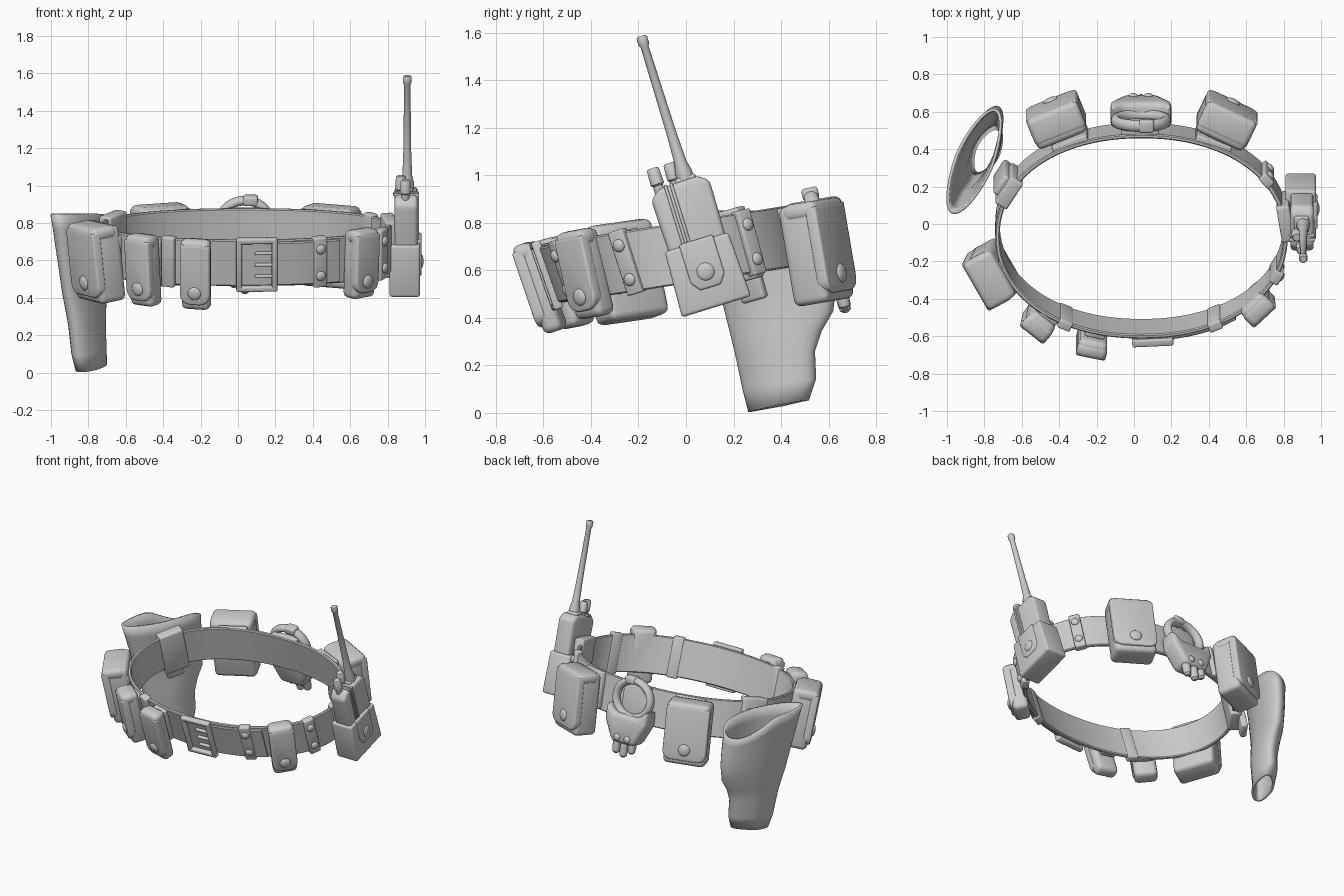
import bpy, bmesh
from math import sin, cos, pi, atan2, copysign
from mathutils import Vector, Matrix

if "Cube" in bpy.data.objects:
    bpy.data.objects.remove(bpy.data.objects["Cube"])

V = Vector


def finish(name, bm, M=None, angle=0.7):
    if M:
        bm.transform(M)
    bmesh.ops.recalc_face_normals(bm, faces=bm.faces)
    me = bpy.data.meshes.new(name)
    bm.to_mesh(me)
    bm.free()
    me.shade_smooth()
    me.set_sharp_from_angle(angle=angle)
    ob = bpy.data.objects.new(name, me)
    bpy.context.collection.objects.link(ob)
    return ob


def axes(loc, n, u):
    """Local frame: X along the belt, Y outward, Z up."""
    z = V(u).normalized()
    y = V(n)
    y = (y - y.dot(z) * z).normalized()
    M = Matrix((y.cross(z), y, z)).transposed().to_4x4()
    M.translation = V(loc)
    return M


def prism(name, M, pts, y0, y1, bevel=0.01, seg=3):
    """Outline in local XZ, extruded along local Y and rounded."""
    bm = bmesh.new()
    f = bm.faces.new([bm.verts.new((x, y0, z)) for x, z in pts])
    ext = bmesh.ops.extrude_face_region(bm, geom=[f])["geom"]
    bmesh.ops.translate(bm, vec=(0, y1 - y0, 0), verts=[g for g in ext if isinstance(g, bmesh.types.BMVert)])
    bmesh.ops.recalc_face_normals(bm, faces=bm.faces)
    bmesh.ops.bevel(bm, geom=bm.edges[:], offset=bevel, segments=seg, profile=0.5, affect='EDGES')
    return finish(name, bm, M)


def box(name, M, x0, x1, y0, y1, z0, z1, bevel=0.01):
    return prism(name, M, [(x0, z0), (x1, z0), (x1, z1), (x0, z1)], y0, y1, bevel)


def dome(name, M, x, y, z, r, flat=0.45):
    bm = bmesh.new()
    bmesh.ops.create_uvsphere(bm, u_segments=20, v_segments=10, radius=r)
    bmesh.ops.scale(bm, vec=(1, flat, 1), verts=bm.verts)
    bmesh.ops.translate(bm, vec=(x, y, z), verts=bm.verts)
    return finish(name, bm, M)


def lathe(name, M, x, y, prof, n=20):
    """Rings of (radius, z) around local Z, capped."""
    bm = bmesh.new()
    rings = [[bm.verts.new((x + r * cos(2 * pi * i / n), y + r * sin(2 * pi * i / n), z)) for i in range(n)] for r, z in prof]
    skin(bm, rings)
    bm.faces.new(rings[0])
    bm.faces.new(rings[-1])
    return finish(name, bm, M)


def skin(bm, rings):
    for a, b in zip(rings, rings[1:]):
        for i in range(len(a)):
            j = (i + 1) % len(a)
            bm.faces.new((a[i], a[j], b[j], b[i]))


# Belt path: tilted oval, lower at the front
CX, CY, RX, RY = 0.04, -0.03, 0.77, 0.53


def sp(v):
    return copysign(abs(v) ** 0.94, v)


def belt_frame(t):
    x, y = CX + RX * sp(cos(t)), CY + RY * sp(sin(t))
    n = (cos(t) / RX, sin(t) / RY, 0)
    return axes((x, y, 0.675 + 0.155 * y), n, (0, -0.30 + 0.05 * sin(t), 1))


def at(x, y):
    return belt_frame(atan2((y - CY) / RY, (x - CX) / RX))


def ribbon(name, t0, t1, y0, y1, h, closed=False, n=96):
    bm = bmesh.new()
    e = 0.006
    sec = [(y0, -h + e), (y0 + e, -h), (y1 - e, -h), (y1, -h + e), (y1, h - e), (y1 - e, h), (y0 + e, h), (y0, h - e)]
    rings = []
    for k in range(n if closed else n + 1):
        M = belt_frame(t0 + (t1 - t0) * k / n)
        rings.append([bm.verts.new(M @ V((0, y, z))) for y, z in sec])
    if closed:
        rings.append(rings[0])
    skin(bm, rings)
    if not closed:
        bm.faces.new(rings[0])
        bm.faces.new(rings[-1])
    return finish(name, bm)


ribbon("belt", 0, 2 * pi, -0.012, 0.012, 0.13, True)
ribbon("belt_overlap", -1.62, -0.90, 0.010, 0.028, 0.122, n=30)

# Buckle: frame bars and three prongs
B = at(0.09, -0.56)
for s in (-1, 1):
    box("buckle_side", B, s * 0.095 - 0.015, s * 0.095 + 0.015, 0.012, 0.052, -0.15, 0.15, 0.009)
    box("buckle_bar", B, -0.11, 0.11, 0.012, 0.052, s * 0.135 - 0.015, s * 0.135 + 0.015, 0.009)
SX = 1 if (B.to_3x3() @ V((1, 0, 0))).x > 0 else -1
for z in (-0.065, 0, 0.065):
    a, b = sorted((SX * -0.01, SX * 0.09))
    box("buckle_prong", B, a, b, 0.025, 0.048, z - 0.008, z + 0.008, 0.006)

# Belt keepers with paired snaps
for x, y in [(0.42, -0.5), (0.745, -0.23), (0.70, 0.25), (-0.36, -0.5)]:
    K = at(x, y)
    box("keeper", K, -0.037, 0.037, -0.017, 0.034, -0.14, 0.14, 0.009)
    for z in (-0.075, 0.075) if x > 0 else ():
        dome("keeper_snap", K, 0, 0.034, z, 0.027, 0.6)

# Pouches: location, outward normal, up lean, width, depth, height
pouches = [
    ("large_pouch_left", (-0.752, -0.262, 0.592), (-0.87, -0.5, 0), (-0.1, -0.2, 1), 0.285, 0.165, 0.41),
    ("small_pouch_left", (-0.50, -0.505, 0.55), (-0.62, -0.78, 0), (-0.05, -0.25, 1), 0.155, 0.11, 0.385),
    ("small_pouch_front", (-0.222, -0.61, 0.528), (-0.2, -0.98, 0), (0, -0.34, 1), 0.155, 0.09, 0.39),
    ("small_pouch_right", (0.652, -0.42, 0.585), (0.68, -0.73, 0), (0.03, -0.22, 1), 0.16, 0.11, 0.37),
    ("large_pouch_back_right", (0.49, 0.55, 0.675), (0.42, 0.9, 0), (0, -0.17, 1), 0.285, 0.17, 0.425),
    ("large_pouch_back_left", (-0.41, 0.555, 0.68), (-0.37, 0.93, 0), (0, -0.17, 1), 0.285, 0.17, 0.425),
]
for name, loc, n, u, w, d, h in pouches:
    P = axes(loc, n, u)
    a, b, c = w / 2, d / 2, h / 2
    box(name, P, -a, a, -b, b - 0.004, -c, c, 0.03)
    # One-piece flap folding over the top with rounded lower corners
    e, low, r = a + 0.004, -c + 0.035, 0.055
    arc = [pi / 2 * k / 4 for k in range(5)]
    flap = [(-e, c - 0.02), (e, c - 0.02)]
    flap += [(e - r + r * cos(q), low + r - r * sin(q)) for q in arc]
    flap += [(-e + r - r * sin(q), low + r - r * cos(q)) for q in arc]
    prism(name + "_flap", P, flap, b - 0.04, b + 0.012, 0.011)
    box(name + "_lid", P, -e, e, -b + 0.02, b + 0.01, c - 0.07, c + 0.005, 0.03)
    dome(name + "_snap", P, 0, b + 0.012, -c * 0.48, 0.04 if w > 0.2 else 0.036, 0.4)
    L = at(loc[0], loc[1])
    box(name + "_loop", L, -a * 0.7, a * 0.7, -0.005, 0.035, -0.125, 0.125, 0.009)

# Restraint holder at the back with ring and fingers
C = axes((0.037, 0.595, 0.665), (0, 1, 0), (0, -0.24, 1))
prism("cuff_holder", C, [(-0.16, 0.10), (-0.09, 0.035), (0.09, 0.035), (0.16, 0.10), (0.165, -0.01), (0.09, -0.16), (-0.09, -0.16), (-0.165, -0.01)],
      -0.07, 0.065, 0.03)
bm = bmesh.new()
rings = []
for k in range(40):
    t = 2 * pi * k / 40
    rings.append([bm.verts.new(((0.135 + 0.026 * cos(q)) * cos(t), 0.032 * sin(q) - 0.01, 0.14 + (0.125 + 0.026 * cos(q)) * sin(t)))
                  for q in [2 * pi * j / 12 for j in range(12)]])
skin(bm, rings + rings[:1])
finish("cuff_ring", bm, C)
box("cuff_hinge", C, -0.01, 0.07, -0.045, 0.025, 0.24, 0.293, 0.014)
for x, low in ((-0.06, -0.22), (0, -0.255), (0.06, -0.24)):
    lathe("cuff_finger", C, x, 0.02, [(0.01, low), (0.024, low + 0.012), (0.028, low + 0.04), (0.03, -0.12)], 14)
for x in (-0.04, 0.04):
    dome("cuff_snap", C, x, 0.062, -0.12, 0.025, 0.7)
box("cuff_loop", at(0.035, 0.5), -0.1, 0.1, -0.005, 0.05, -0.125, 0.125, 0.009)

# Holster: lofted open shell, sections of (z, front y, rear y, centre x, half thickness)
sections = [(0.03, 0.27, 0.51, -0.785, 0.062), (0.12, 0.247, 0.54, -0.797, 0.066), (0.26, 0.212, 0.535, -0.808, 0.07),
            (0.35, 0.19, 0.565, -0.815, 0.074), (0.43, 0.17, 0.612, -0.82, 0.076), (0.55, 0.14, 0.625, -0.828, 0.08),
            (0.68, 0.105, 0.62, -0.84, 0.085), (0.77, 0.08, 0.61, -0.847, 0.09), (0.85, 0.06, 0.61, -0.855, 0.095)]
bm = bmesh.new()
rings = []
for z, yf, yr, x, th in sections:
    k = max(0, (z - 0.5) / 0.35)
    ring = []
    for i in range(32):
        t = 2 * pi * i / 32
        s, w = cos(t), sin(t)
        y = (yf + yr) / 2 + s * (yr - yf) / 2
        drop = k * 0.15 * max(0, s + 0.1) * (0.5 + 0.5 * w)
        ring.append(bm.verts.new((x + s * (yr - yf) * 0.19 - w * th, y + 0.3 * w * th * (1 - abs(s)),
                                  z - drop + (0.025 * s if z < 0.2 else 0))))
    rings.append(ring)
skin(bm, rings)
hol = finish("holster", bm, angle=0.9)
m = hol.modifiers.new("thickness", 'SOLIDIFY')
m.thickness = 0.016
m.offset = 0
H = at(-0.70, 0.2)
box("holster_hanger", H, -0.085, 0.085, -0.035, 0.04, -0.16, 0.15, 0.012)
box("holster_shank", H, -0.06, 0.06, 0.025, 0.07, -0.25, 0.08, 0.015)

# Radio in its holder, leaning forward
R = axes((0.895, 0.05, 0.70), (1, 0, 0), (0, -0.31, 1))
prism("radio_body", R, [(-0.12, -0.22), (0.12, -0.22), (0.13, 0.24), (0.09, 0.28), (-0.09, 0.285), (-0.13, 0.25)], -0.058, 0.065, 0.02)
prism("radio_holder", R, [(-0.152, -0.265), (0.152, -0.265), (0.14, 0.02), (-0.14, 0.02)], -0.085, 0.078, 0.014)
prism("radio_holder_flap", R, [(-0.075, 0.03), (0.075, 0.03), (0.075, -0.14), (0.045, -0.18), (-0.045, -0.18), (-0.075, -0.14)],
      0.06, 0.086, 0.01)
dome("radio_snap", R, 0, 0.084, -0.11, 0.038, 0.35)
for x in (0.03, 0.055):
    box("radio_strap", R, x - 0.007, x + 0.007, 0.05, 0.073, -0.02, 0.285, 0.005)
    box("radio_strap_top", R, x - 0.007, x + 0.007, -0.065, 0.073, 0.272, 0.289, 0.005)
box("radio_collar", R, -0.08, 0.01, -0.04, 0.04, 0.26, 0.3, 0.012)
lathe("antenna", R, -0.035, 0.01, [(0.036, 0.27), (0.036, 0.32), (0.026, 0.36), (0.021, 0.5), (0.017, 0.868),
                                  (0.023, 0.88), (0.023, 0.91), (0.018, 0.917)])
for x, y in ((0.085, 0.0), (0.012, -0.025)):
    lathe("radio_knob", R, x, y, [(0.022, 0.25), (0.022, 0.295), (0.029, 0.302), (0.026, 0.365), (0.02, 0.372)])
K = at(0.8, 0.03)
box("radio_belt_clip", K, -0.1, 0.1, -0.03, 0.04, -0.155, 0.155, 0.012)
